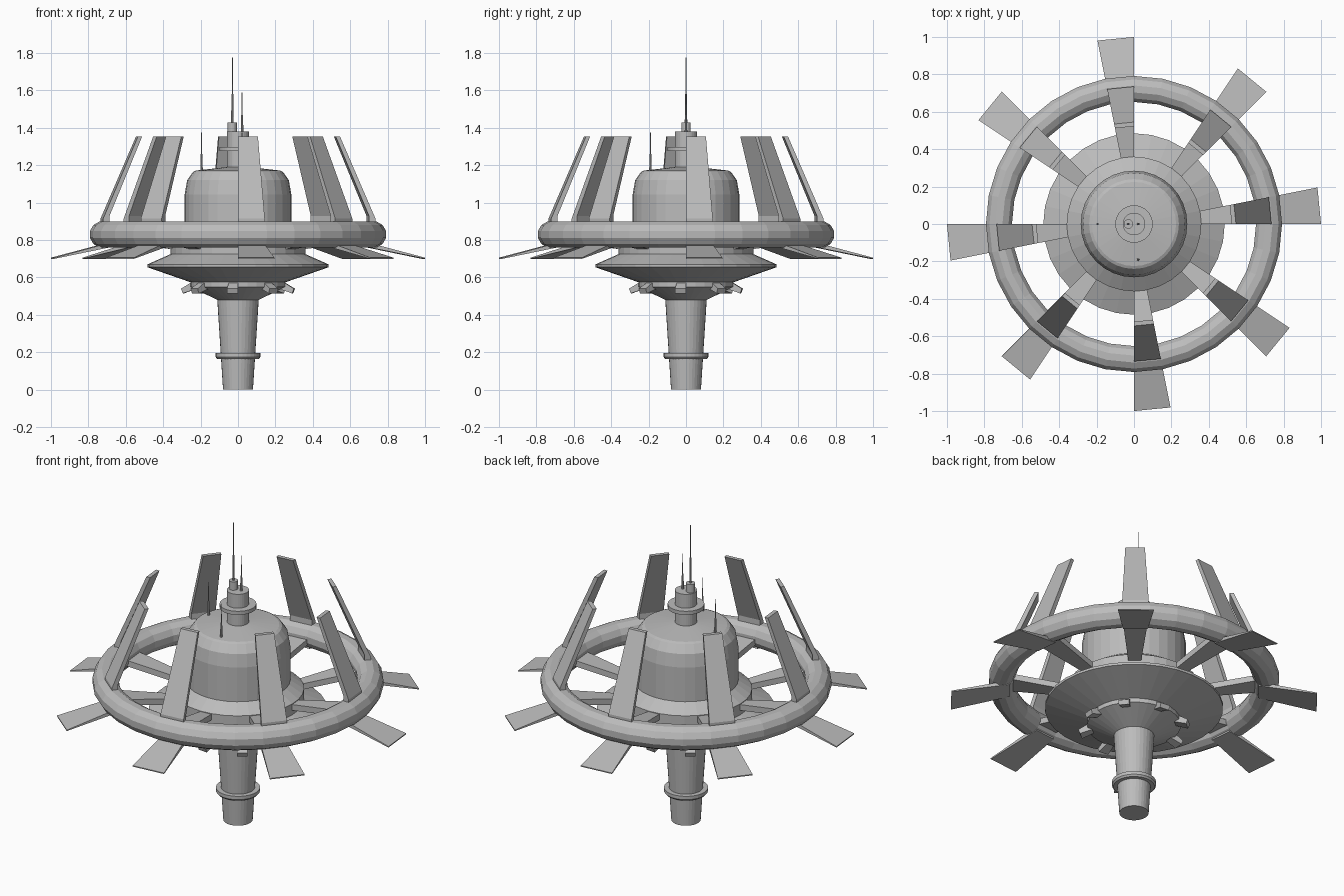
import bpy, math

old = bpy.data.objects.get("Cube")
if old:
    bpy.data.objects.remove(old, do_unlink=True)

SIDES = 32
STEP = math.tau / SIDES

grey = bpy.data.materials.new("hull grey")
grey.use_nodes = True
COLOUR = (0.5, 0.5, 0.5, 1)
grey.diffuse_color = COLOUR
grey.node_tree.nodes["Principled BSDF"].inputs["Base Color"].default_value = COLOUR


def add_object(name, verts, faces):
    mesh = bpy.data.meshes.new(name)
    mesh.from_pydata(verts, [], faces)
    mesh.materials.append(grey)
    obj = bpy.data.objects.new(name, mesh)
    bpy.context.collection.objects.link(obj)
    return obj


def polar(r, angle, z):
    return (r * math.cos(angle), r * math.sin(angle), z)


def lathe(name, profile, closed=False, sides=SIDES, x=0, y=0):
    """Spin an (r, z) profile, listed bottom to top, around a vertical axis."""
    n = len(profile)
    verts = [polar(r, math.tau * s / sides, z) for s in range(sides) for r, z in profile]
    faces = []
    for s in range(sides):
        a, b = s * n, (s + 1) % sides * n
        for i in range(n if closed else n - 1):
            j = (i + 1) % n
            faces.append((a + i, b + i, b + j, a + j))
    if not closed:
        faces.append([s * n for s in reversed(range(sides))])
        faces.append([s * n + n - 1 for s in range(sides)])
    obj = add_object(name, verts, faces)
    obj.location = (x, y, 0)
    return obj


def wedge_set(name, section, offset=0):
    """Eight copies of an (r, z) section, each one hull facet wide."""
    n = len(section)
    for k in range(8):
        start = k * math.tau / 8 + offset
        verts = [polar(r, a, z) for a in (start, start + STEP) for r, z in section]
        faces = [(i, n + i, n + (i + 1) % n, (i + 1) % n) for i in range(n)]
        faces += [tuple(range(n)), tuple(reversed(range(n, 2 * n)))]
        add_object(f"{name}_{k + 1}", verts, faces)


# Central column and its collar
lathe("lower_column", [(0.08, 0), (0.112, 0.50)])
lathe("column_collar", [(0.112, 0.165), (0.12, 0.175), (0.12, 0.195), (0.1, 0.195)])

# Saucer, hub and dome
lathe("saucer", [(0.11, 0.48), (0.255, 0.55), (0.255, 0.575), (0.485, 0.655),
                 (0.485, 0.67), (0.36, 0.725), (0.36, 0.79), (0.285, 0.84)])
lathe("dome", [(0.285, 0.83), (0.285, 1.045), (0.272, 1.12), (0.24, 1.165),
               (0.225, 1.172), (0.06, 1.19)])

# Neck, its flange and the antenna mount
lathe("neck", [(0.06, 1.17), (0.06, 1.38)])
lathe("neck_flange", [(0.1, 1.275), (0.1, 1.297)])
lathe("antenna_mount", [(0.025, 1.375), (0.025, 1.43)], sides=16, x=-0.03)

# Antennas: thick foot, thin tip
for name, x, y, low, high in (
        ("main_antenna", -0.03, 0, 1.42, 1.775),
        ("short_antenna", 0.022, 0, 1.37, 1.59),
        ("side_antenna", -0.195, 0, 1.165, 1.375),
        ("front_antenna", 0.022, -0.19, 1.165, 1.375)):
    mid = low + (high - low) * 0.45
    lathe(name, [(0.007, low), (0.005, mid), (0.003, mid), (0.002, high)],
          sides=8, x=x, y=y)

# Outer ring with a rounded section
ring = [(0.722 + 0.072 * math.cos(math.tau * (i + 0.5) / 12),
         0.83 + 0.072 * math.sin(math.tau * (i + 0.5) / 12)) for i in range(12)]
lathe("outer_ring", ring, closed=True)

# Radial parts
wedge_set("spoke", [(0.35, 0.75), (0.68, 0.80), (0.68, 0.835), (0.35, 0.785)])
wedge_set("upper_fin", [(0.70, 0.88), (0.735, 0.88), (0.735, 0.915), (0.545, 1.355),
                        (0.522, 1.355), (0.70, 0.93)])
wedge_set("lower_wing", [(0.68, 0.765), (1.0, 0.70), (1.0, 0.706), (0.74, 0.775), (0.68, 0.79)])
wedge_set("saucer_block", [(0.22, 0.54), (0.295, 0.515), (0.305, 0.54), (0.24, 0.58)], -STEP)
